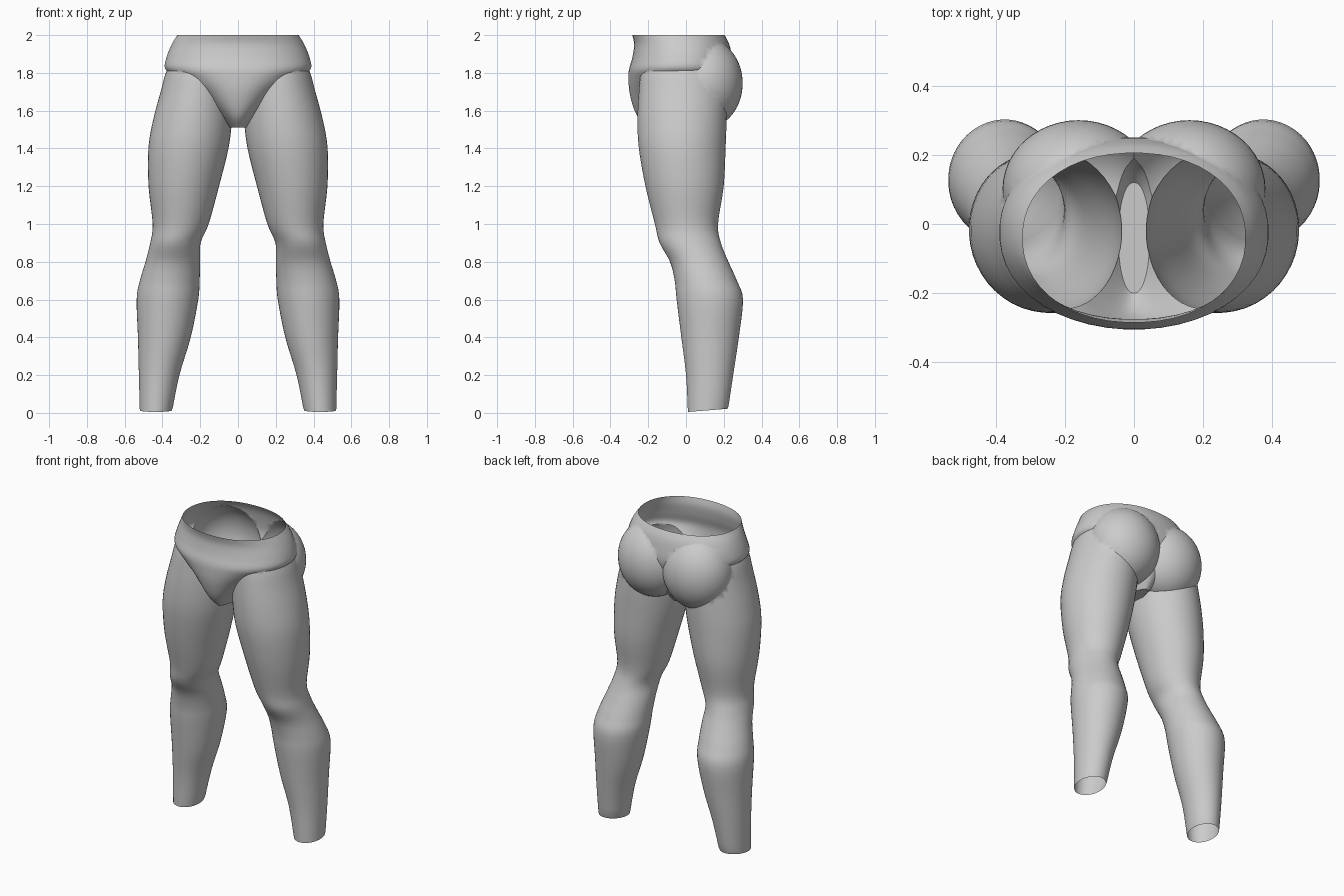
import bpy, bmesh, math
from mathutils import Matrix, Vector

if "Cube" in bpy.data.objects:
    bpy.data.objects.remove(bpy.data.objects["Cube"])

grey = bpy.data.materials.new("warm_grey")
grey.diffuse_color = (0.6, 0.6, 0.6, 1)
grey.use_nodes = True
grey.node_tree.nodes["Principled BSDF"].inputs["Base Color"].default_value = grey.diffuse_color


def spline(rows, steps):
    """Smooth Catmull-Rom interpolation through the section rows."""
    out = []
    for i in range(len(rows) - 1):
        a, b, c, d = (rows[max(0, min(len(rows) - 1, i + k))] for k in (-1, 0, 1, 2))
        for s in range(steps):
            t = s / steps
            out.append([0.5 * (2 * q + (r - p) * t + (2 * p - 5 * q + 4 * r - u) * t * t
                               + (3 * q - p - 3 * r + u) * t ** 3)
                        for p, q, r, u in zip(a, b, c, d)])
    return out + [list(rows[-1])]


def finish(name, bm):
    bmesh.ops.recalc_face_normals(bm, faces=bm.faces[:])
    me = bpy.data.meshes.new(name)
    bm.to_mesh(me)
    bm.free()
    me.materials.append(grey)
    ob = bpy.data.objects.new(name, me)
    bpy.context.collection.objects.link(ob)
    return ob


def loft(name, rows, side=1, power=2.0, n=48, steps=4):
    """Closed tube from rows of z, x_min, x_max, y_min, y_max."""
    bm = bmesh.new()
    rings = []
    for z, x0, x1, y0, y1 in spline(rows, steps):
        ring = []
        for k in range(n):
            a = 2 * math.pi * (k + 0.5) / n
            c, s = math.cos(a), math.sin(a)
            cx = math.copysign(abs(c) ** (2 / power), c)
            sy = math.copysign(abs(s) ** (2 / power), s)
            ring.append(bm.verts.new((side * ((x0 + x1) / 2 + (x1 - x0) / 2 * cx),
                                      (y0 + y1) / 2 + (y1 - y0) / 2 * sy, z)))
        rings.append(ring)
    for lo, hi in zip(rings, rings[1:]):
        for k in range(n):
            bm.faces.new((lo[k], lo[(k + 1) % n], hi[(k + 1) % n], hi[k]))
    bm.faces.new(rings[0])
    bm.faces.new(rings[-1])
    return finish(name, bm)


def ball(name, centre, radii):
    bm = bmesh.new()
    bmesh.ops.create_uvsphere(bm, u_segments=48, v_segments=28, radius=1,
                              matrix=Matrix.Translation(Vector(centre)) @ Matrix.Diagonal((*radii, 1)))
    return finish(name, bm)


# Leg sections from ankle to hip
LEG = [(0.00, 0.35, 0.52, 0.01, 0.22),
       (0.20, 0.31, 0.525, 0.00, 0.25),
       (0.40, 0.25, 0.53, -0.025, 0.28),
       (0.60, 0.21, 0.537, -0.05, 0.302),
       (0.70, 0.203, 0.52, -0.06, 0.27),
       (0.80, 0.20, 0.49, -0.085, 0.225),
       (0.90, 0.198, 0.465, -0.14, 0.185),
       (1.00, 0.155, 0.452, -0.165, 0.17),
       (1.20, 0.10, 0.474, -0.215, 0.20),
       (1.40, 0.05, 0.475, -0.25, 0.21),
       (1.55, 0.032, 0.45, -0.257, 0.215),
       (1.70, 0.03, 0.41, -0.25, 0.215),
       (1.82, 0.03, 0.375, -0.235, 0.20),
       (1.92, 0.04, 0.31, -0.19, 0.17)]

# Brief sections from crotch to waist: z, half width, y_min, y_max
BRIEFS = [(1.51, 0.045, -0.20, 0.12),
          (1.56, 0.085, -0.25, 0.16),
          (1.62, 0.14, -0.28, 0.19),
          (1.70, 0.22, -0.30, 0.22),
          (1.77, 0.32, -0.305, 0.24),
          (1.82, 0.385, -0.302, 0.25),
          (1.88, 0.38, -0.285, 0.245),
          (1.95, 0.352, -0.275, 0.23),
          (2.00, 0.322, -0.285, 0.205)]

body = loft("hips_and_legs", [(z, -w, w, a, b) for z, w, a, b in BRIEFS], power=2.15)
parts = []
for side, label in ((-1, "right"), (1, "left")):
    leg = loft(label + "_leg", LEG, side)
    # Tilt the ankle opening so its back edge is slightly higher
    for v in leg.data.vertices:
        if v.co.z < 0.001:
            v.co.z += 0.005 + 0.08 * max(0, v.co.y - 0.01)
    parts.append(leg)
    parts.append(ball(label + "_buttock", (side * 0.16, 0.1, 1.745), (0.22, 0.2, 0.24)))

# Fuse everything into one skin
bpy.context.view_layer.objects.active = body
body.select_set(True)
for part in parts:
    mod = body.modifiers.new("fuse", "BOOLEAN")
    mod.operation = "UNION"
    mod.solver = "EXACT"
    mod.object = part
    bpy.ops.object.modifier_apply(modifier=mod.name)
    bpy.data.objects.remove(part)

# Open the waist and both ankles, leaving a hollow shell
bm = bmesh.new()
bm.from_mesh(body.data)
caps = [f for f in bm.faces
        if (f.normal.z > 0.9 and f.calc_center_median().z > 1.99)
        or (f.normal.z < -0.9 and f.calc_center_median().z < 0.05)]
bmesh.ops.delete(bm, geom=caps, context="FACES")
bm.to_mesh(body.data)
bm.free()

bpy.ops.object.shade_smooth_by_angle(angle=math.radians(40))
